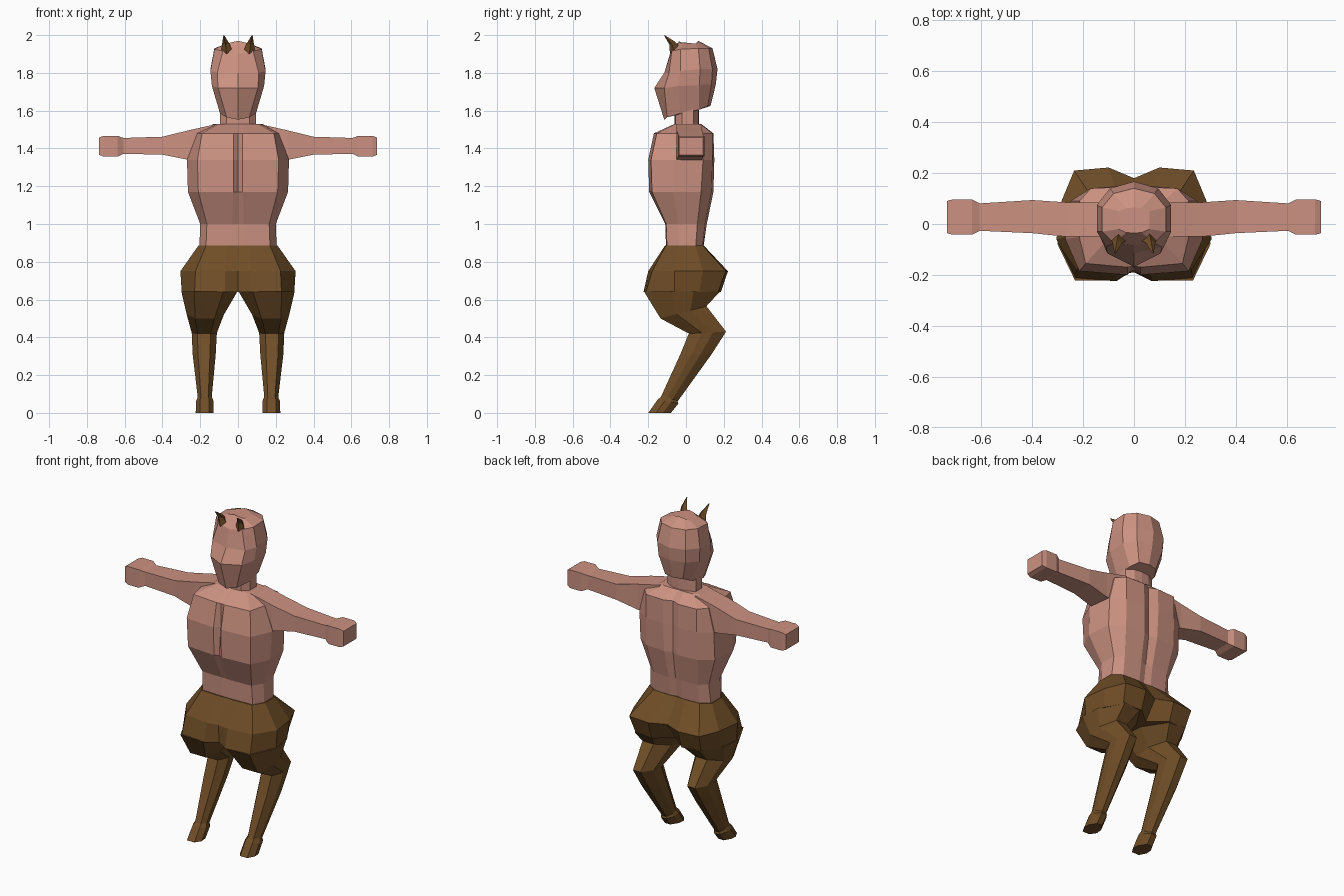
import bpy, bmesh


def material(name, rgb):
    m = bpy.data.materials.new(name)
    m.diffuse_color = (*rgb, 1)
    return m


SKIN = material("skin", (0.60, 0.285, 0.22))
FUR = material("brown_fur", (0.16, 0.075, 0.02))


def loft(name, rings, mat):
    """Skin a list of equal-length point rings and cap both ends."""
    bm = bmesh.new()
    loops = [[bm.verts.new(p) for p in r] for r in rings]
    n = len(loops[0])
    for a, b in zip(loops, loops[1:]):
        for i in range(n):
            j = (i + 1) % n
            bm.faces.new((a[i], a[j], b[j], b[i]))
    bm.faces.new(loops[0])
    bm.faces.new(loops[-1])
    bmesh.ops.recalc_face_normals(bm, faces=bm.faces)
    me = bpy.data.meshes.new(name)
    bm.to_mesh(me)
    bm.free()
    me.materials.append(mat)
    ob = bpy.data.objects.new(name, me)
    bpy.context.collection.objects.link(ob)
    return ob


def full(half):
    """Half ring from front centre to back centre, completed across x = 0."""
    return half + [(-x, y, z) for x, y, z in reversed(half[1:-1])]


def level(z, pts):
    return full([(x, y, z) for x, y in pts])


def pair(name, rings, mat):
    """Left and right copies of a part."""
    loft(name + "_right", rings, mat)
    loft(name + "_left", [[(-x, y, z) for x, y, z in r] for r in rings], mat)


# torso with chest crease and spine groove
loft("torso", [
    level(0.86, [(0, -.105), (.03, -.105), (.17, -.10), (.205, -.04), (.205, .05), (.15, .085), (.04, .09), (0, .08)]),
    level(1.00, [(0, -.11), (.03, -.11), (.165, -.105), (.20, -.04), (.195, .06), (.15, .10), (.04, .11), (0, .10)]),
    level(1.17, [(0, -.18), (.025, -.195), (.21, -.18), (.265, -.07), (.25, .08), (.17, .135), (.045, .145), (0, .125)]),
    level(1.34, [(0, -.165), (.025, -.20), (.215, -.185), (.27, -.06), (.25, .09), (.17, .14), (.05, .15), (0, .125)]),
    level(1.48, [(0, -.165), (.025, -.17), (.19, -.155), (.215, -.05), (.215, .09), (.17, .14), (.05, .145), (0, .125)]),
    level(1.53, [(0, -.06), (.025, -.06), (.10, -.055), (.13, -.03), (.13, .06), (.10, .075), (.04, .08), (0, .075)]),
], SKIN)

# neck
loft("neck", [
    level(z, [(0, -.06), (.06, -.055), (.095, -.02), (.095, .04), (.05, .065), (0, .07)])
    for z in (1.49, 1.64)], SKIN)

# head: tilted jaw, protruding muzzle, domed crown
loft("head", [full(r) for r in [
    [(0, -.115, 1.552), (.06, -.10, 1.565), (.095, -.03, 1.585), (.09, .07, 1.605), (.06, .115, 1.625), (0, .13, 1.625)],
    [(0, -.168, 1.72), (.105, -.115, 1.72), (.138, -.04, 1.73), (.138, .07, 1.735), (.09, .135, 1.74), (0, .158, 1.74)],
    [(0, -.115, 1.80), (.11, -.09, 1.80), (.146, -.03, 1.81), (.146, .075, 1.82), (.095, .14, 1.82), (0, .167, 1.82)],
    [(0, -.085, 1.90), (.08, -.075, 1.915), (.125, -.03, 1.925), (.125, .065, 1.93), (.08, .12, 1.93), (0, .14, 1.93)],
    [(0, -.035, 1.97), (.03, -.034, 1.963), (.06, -.02, 1.955), (.06, .05, 1.955), (.03, .062, 1.963), (0, .065, 1.97)],
]], SKIN)

# horns, curving forward to a point
pair("horn", [
    [(.03, -.065, 1.92), (.06, -.085, 1.90), (.088, -.065, 1.92), (.06, -.035, 1.94)],
    [(.046, -.075, 1.955), (.066, -.088, 1.95), (.084, -.075, 1.955), (.066, -.062, 1.968)],
    [(.072, -.115, 1.998), (.075, -.116, 1.998), (.077, -.115, 1.999), (.075, -.114, 2.0)],
], FUR)


def box_ring(x, y0, y1, z0, z1):
    return [(x, y0, z0), (x, y1, z0), (x, y1, z1), (x, y0, z1)]


# arms tapering outward from the shoulder
pair("arm", [
    box_ring(.12, -.05, .085, 1.35, 1.528),
    box_ring(.265, -.05, .085, 1.34, 1.495),
    box_ring(.40, -.036, .094, 1.367, 1.462),
    box_ring(.62, -.026, .08, 1.372, 1.455)], SKIN)

# mitten hands
pair("hand", [
    box_ring(.605, -.026, .08, 1.372, 1.455),
    box_ring(.637, -.042, .097, 1.357, 1.467),
    box_ring(.712, -.042, .097, 1.357, 1.467),
    box_ring(.735, -.036, .09, 1.366, 1.458)], SKIN)

# furry hips
loft("hips", [
    level(.885, [(0, -.11), (.06, -.112), (.17, -.107), (.21, -.04), (.21, .05), (.155, .09), (.06, .095), (0, .09)]),
    level(.75, [(0, -.19), (.07, -.20), (.225, -.18), (.305, -.06), (.285, .09), (.235, .21), (.10, .222), (0, .18)]),
    level(.64, [(0, -.18), (.07, -.225), (.23, -.212), (.298, -.06), (.28, .07), (.22, .17), (.10, .185), (0, .10)]),
], FUR)


def leg_ring(front, back, x0, x1):
    """Eight-sided slanted section between a front and a back (y, z) point."""
    shape = [(0, .25), (0, .77), (.35, 1), (.65, .98), (1, .72), (1, .34), (.65, .04), (.3, 0)]
    return [(x0 + (x1 - x0) * u,
             front[0] + (back[0] - front[0]) * t,
             front[1] + (back[1] - front[1]) * t) for t, u in shape]


# backward-bending legs
pair("leg", [
    leg_ring((-.222, .642), (.182, .645), .003, .30),
    leg_ring((-.135, .50), (.108, .565), .075, .272),
    leg_ring((.015, .42), (.212, .43), .112, .245),
    leg_ring((-.03, .31), (.135, .31), .118, .24),
    leg_ring((-.135, .08), (-.045, .06), .14, .212)], FUR)

# hooves
pair("hoof", [
    leg_ring((-.125, .092), (-.05, .075), .14, .212),
    leg_ring((-.15, .07), (-.04, .05), .13, .222),
    leg_ring((-.20, 0), (-.08, 0), .13, .224)], FUR)
